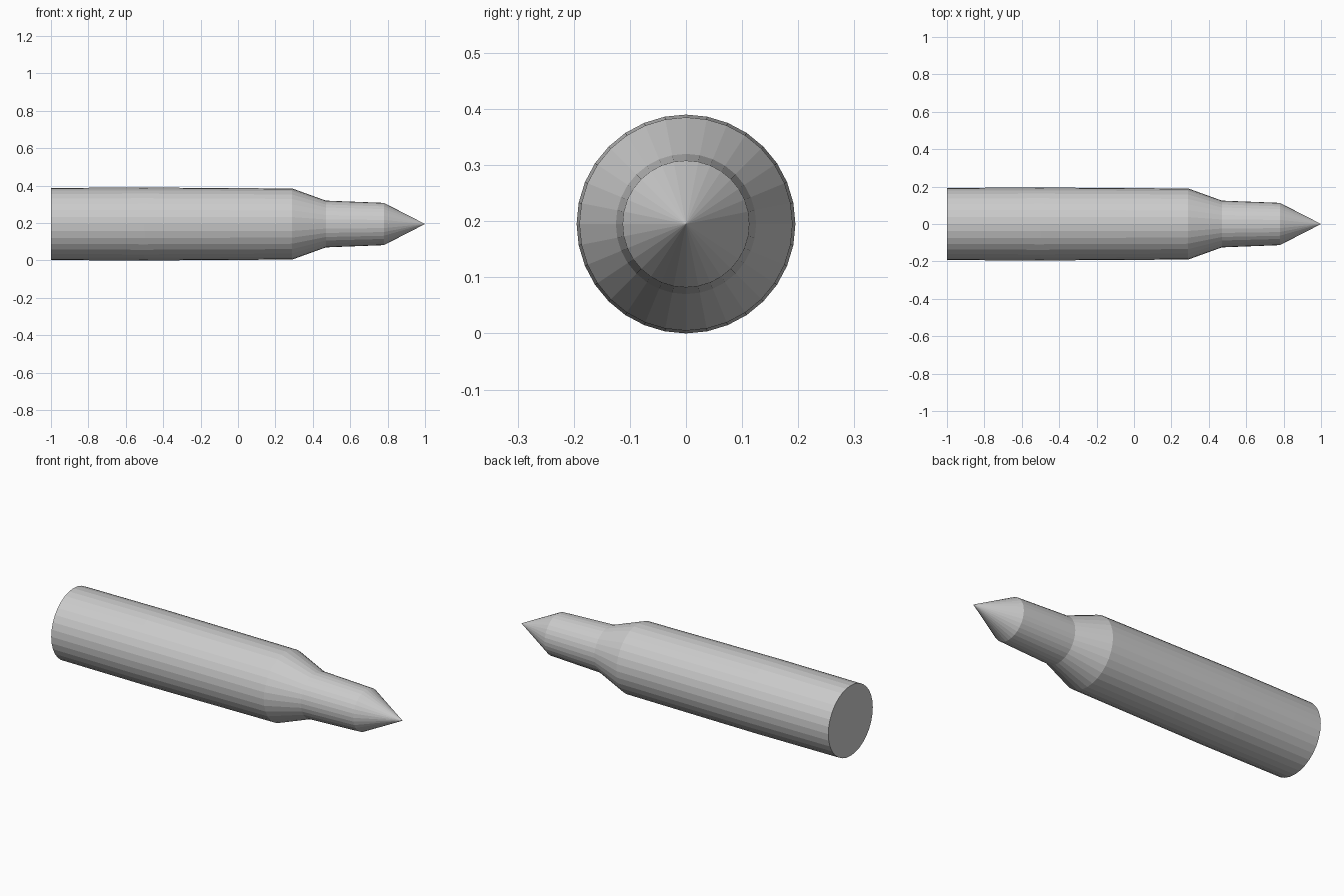
import bpy, bmesh, math

old = bpy.data.objects.get("Cube")
if old:
    bpy.data.objects.remove(old, do_unlink=True)

SIDES = 32
AXIS_Z = 0.195

# Plain grey for the whole body
grey = bpy.data.materials.new("light_grey")
grey.use_nodes = True
colour = (0.6, 0.6, 0.6, 1)
grey.diffuse_color = colour
grey.node_tree.nodes["Principled BSDF"].inputs["Base Color"].default_value = colour

# Profile along x: base, body, shoulder, neck, base of the tip
profile = [(-1, 0.193), (-0.5, 0.195), (0.29, 0.19), (0.47, 0.125), (0.78, 0.113)]

bm = bmesh.new()
rings = []
for x, r in profile:
    angles = [2 * math.pi * i / SIDES for i in range(SIDES)]
    rings.append([bm.verts.new((x, r * math.cos(a), AXIS_Z + r * math.sin(a))) for a in angles])
tip = bm.verts.new((1, 0, AXIS_Z))

# Walls, pointed tip and flat base
for i in range(SIDES):
    j = (i + 1) % SIDES
    for a, b in zip(rings, rings[1:]):
        bm.faces.new((a[i], a[j], b[j], b[i]))
    bm.faces.new((rings[-1][i], rings[-1][j], tip))
bm.faces.new(rings[0])
bmesh.ops.recalc_face_normals(bm, faces=bm.faces)

mesh = bpy.data.meshes.new("cartridge")
bm.to_mesh(mesh)
bm.free()
mesh.materials.append(grey)
bpy.context.collection.objects.link(bpy.data.objects.new("cartridge", mesh))
